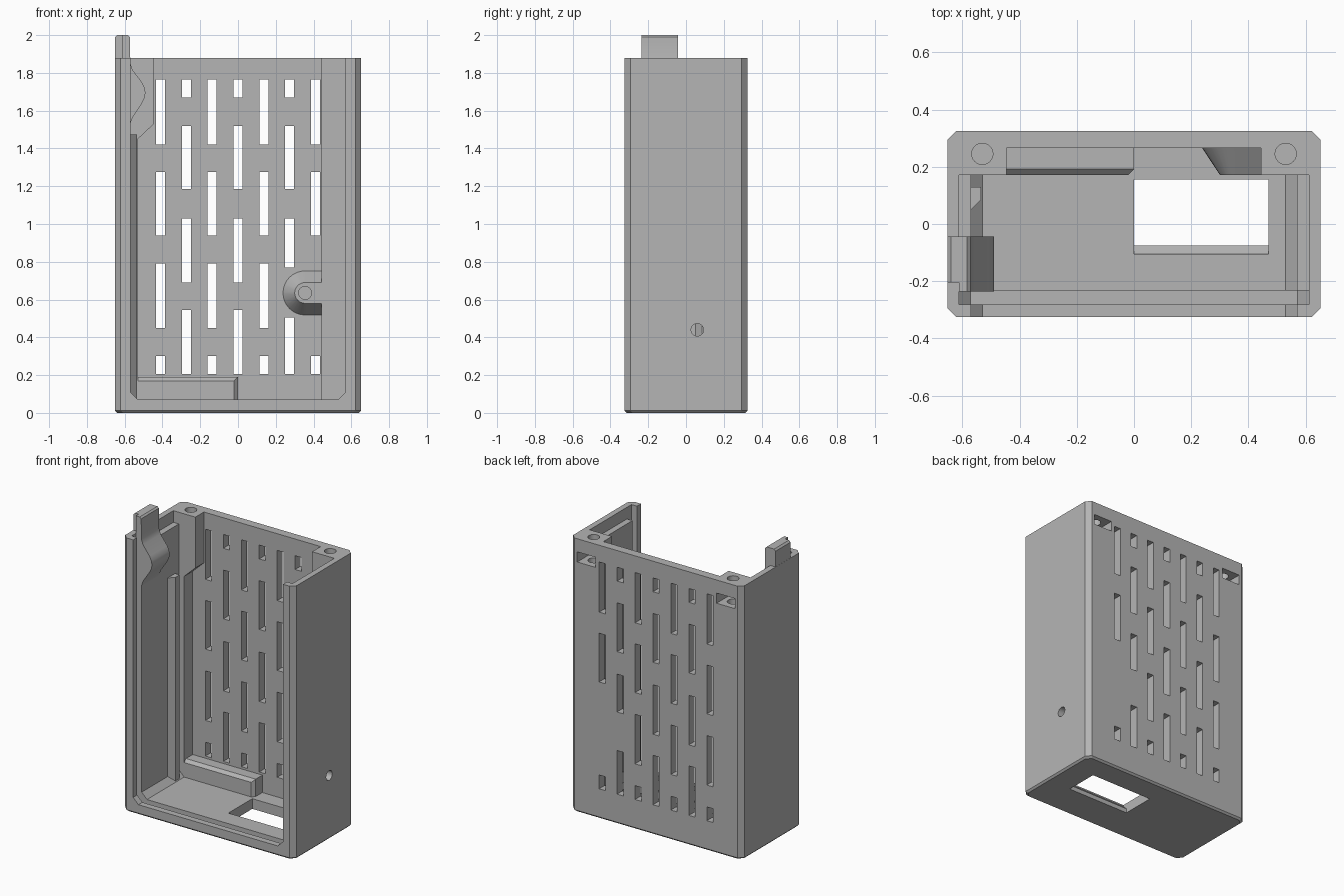
import bpy, bmesh, math
from mathutils import Vector

cube = bpy.data.objects.get("Cube")
if cube:
    bpy.data.objects.remove(cube, do_unlink=True)

grey = bpy.data.materials.new("plain grey")
grey.use_nodes = True
COLOUR = (0.46, 0.46, 0.46, 1)
grey.diffuse_color = COLOUR
grey.node_tree.nodes["Principled BSDF"].inputs["Base Color"].default_value = COLOUR


def place(axis, a, b, t):
    return {"x": Vector((t, a, b)), "y": Vector((a, t, b)), "z": Vector((a, b, t))}[axis]


def add_prism(bm, axis, profile, lo, hi):
    """Extrude a closed 2D profile along an axis."""
    low = [bm.verts.new(place(axis, a, b, lo)) for a, b in profile]
    high = [bm.verts.new(place(axis, a, b, hi)) for a, b in profile]
    bm.faces.new(low)
    bm.faces.new(high)
    for i in range(len(low)):
        j = (i + 1) % len(low)
        bm.faces.new((low[i], low[j], high[j], high[i]))


def rect(a0, a1, b0, b1):
    return [(a0, b0), (a1, b0), (a1, b1), (a0, b1)]


def circle(a, b, r, n=32):
    return [(a + r * math.cos(math.tau * i / n), b + r * math.sin(math.tau * i / n)) for i in range(n)]


def finish(bm, name):
    bmesh.ops.recalc_face_normals(bm, faces=bm.faces)
    mesh = bpy.data.meshes.new(name)
    bm.to_mesh(mesh)
    bm.free()
    mesh.materials.append(grey)
    obj = bpy.data.objects.new(name, mesh)
    bpy.context.collection.objects.link(obj)
    return obj


def prisms(name, *parts):
    bm = bmesh.new()
    for part in parts:
        add_prism(bm, *part)
    return finish(bm, name)


def hull(name, points):
    bm = bmesh.new()
    for p in points:
        bm.verts.new(p)
    bmesh.ops.convex_hull(bm, input=bm.verts)
    bmesh.ops.dissolve_limit(bm, angle_limit=0.01, verts=bm.verts, edges=bm.edges)
    return finish(bm, name)


def cut(target, *parts):
    """Subtract separate prisms from the target, then drop the cutter."""
    cutter = prisms("cutter", *parts)
    cutter.hide_render = True
    mod = target.modifiers.new("cut", "BOOLEAN")
    mod.operation, mod.solver, mod.object = "DIFFERENCE", "EXACT", cutter
    bpy.context.view_layer.objects.active = target
    bpy.ops.object.modifier_apply(modifier=mod.name)
    bpy.data.objects.remove(cutter, do_unlink=True)


W, D, H = 0.652, 0.325, 1.88


def footprint(inset, c=0.031):
    w, d = W - inset, D - inset
    return [(sx * x, sy * y) for sx in (-1, 1) for sy in (-1, 1) for x, y in ((w, d - c), (w - c, d))]


def tray(half, floor, c=0.04):
    """Open-topped opening with chamfered lower corners."""
    return [(-half, 2.2), (-half, floor + c), (-half + c, floor),
            (half - c, floor), (half, floor + c), (half, 2.2)]


# Outer shell with chamfered corners
body = hull("case_body", [(x, y, z) for inset, z in ((0.012, 0), (0, 0.012), (0, H))
                          for x, y in footprint(inset)])

# Main cavity with open front, lid groove, lid recess at the top
cut(body, ("y", tray(0.57, 0.07), -0.5, 0.172))
cut(body, ("y", tray(0.612, 0.03), -0.282, -0.232))
cut(body, ("y", rect(-0.612, 0.612, 1.8, 2.2), -0.26, 0.172))

# Rear pocket between the corner columns
cut(body, ("y", [(-0.53, 0.07), (0.443, 0.07), (0.443, 2.2), (-0.445, 2.2),
                 (-0.445, 1.53), (-0.53, 1.45)], 0.16, 0.265))

# Ventilation slots in the back wall
long_rows = [(1.42, 1.765), (0.94, 1.275), (0.45, 0.79), (0.205, 0.3)]
short_rows = [(1.67, 1.765), (1.185, 1.52), (0.69, 1.03), (0.205, 0.545)]
slots = []
for i in range(-3, 4):
    for row, (z0, z1) in enumerate(long_rows if i % 2 else short_rows):
        if i == 3 and row == 2:
            continue
        if i == 2 and row == 2:
            z0 = 0.77
        if i == 2 and row == 3:
            z1 = 0.505
        x = i * 0.1365
        slots.append(("y", rect(x - 0.024, x + 0.024, z0, z1), 0.2, 0.4))
cut(body, *slots)

# Screw holes from above and nut slots from behind
cut(body, *[("z", circle(s * 0.53, 0.245, 0.037), 1.6, 2.1) for s in (-1, 1)])
cut(body, *[("y", rect(s * 0.53 - 0.07, s * 0.53 + 0.07, 1.72, 1.79), 0.19, 0.4) for s in (-1, 1)])

# Side hole and floor window
cut(body, ("x", circle(0.06, 0.44, 0.033), 0.5, 0.7))
cut(body, ("x", [(-0.075, -0.1), (-0.075, 0.03), (-0.105, 0.06), (-0.105, 0.1),
                 (0.155, 0.1), (0.155, -0.1)], 0, 0.47))

# Ledge on the floor against the back wall
ledge = prisms("floor_ledge", ("z", [(-0.54, 0.27), (-0.54, 0.172), (-0.02, 0.172),
                                     (0, 0.192), (0, 0.27)], 0.06, 0.19))
cut(ledge, ("x", [(0.152, 0.15), (0.212, 0.21), (0.152, 0.21)], -0.7, 0.1))

# Upright rail on the side wall
rail = prisms("side_rail", ("z", [(-0.58, 0.13), (-0.535, 0.13), (-0.535, 0.085),
                                  (-0.57, 0.05), (-0.58, 0.05)], 0.06, 1.475))

# Tapered screw boss merging into the column
BX, BZ = 0.355, 0.635
points = []
for r, y in ((0.12, 0.27), (0.055, 0.172)):
    points += [(x, y, z) for x, z in circle(BX, BZ, r) if x <= BX + 0.001]
    points += [(0.45, y, BZ - r), (0.45, y, BZ + r)]
boss = hull("screw_boss", points)
cut(boss, ("y", circle(BX, BZ, 0.034), 0.1, 0.255))

# Spring clip with a bulge and a tab above the rim
bulge = [(-0.57, 1.85), (-0.558, 1.815), (-0.508, 1.75), (-0.494, 1.72), (-0.49, 1.695),
         (-0.494, 1.67), (-0.508, 1.64), (-0.558, 1.565), (-0.57, 1.53)]
clip = prisms("spring_clip",
              ("y", [(-0.612, 1.53), (-0.612, 2.0), (-0.583, 2.0), (-0.572, 1.99)] + bulge,
               -0.235, -0.043),
              ("y", [(-0.651, 1.87), (-0.651, 1.988), (-0.64, 2.0), (-0.612, 2.0), (-0.612, 1.87)],
               -0.205, -0.043))

# Smooth the round surfaces, keep edges sharp
for obj in (body, ledge, rail, boss, clip):
    bpy.ops.object.select_all(action="DESELECT")
    obj.select_set(True)
    bpy.context.view_layer.objects.active = obj
    bpy.ops.object.shade_smooth_by_angle(angle=math.radians(28))
